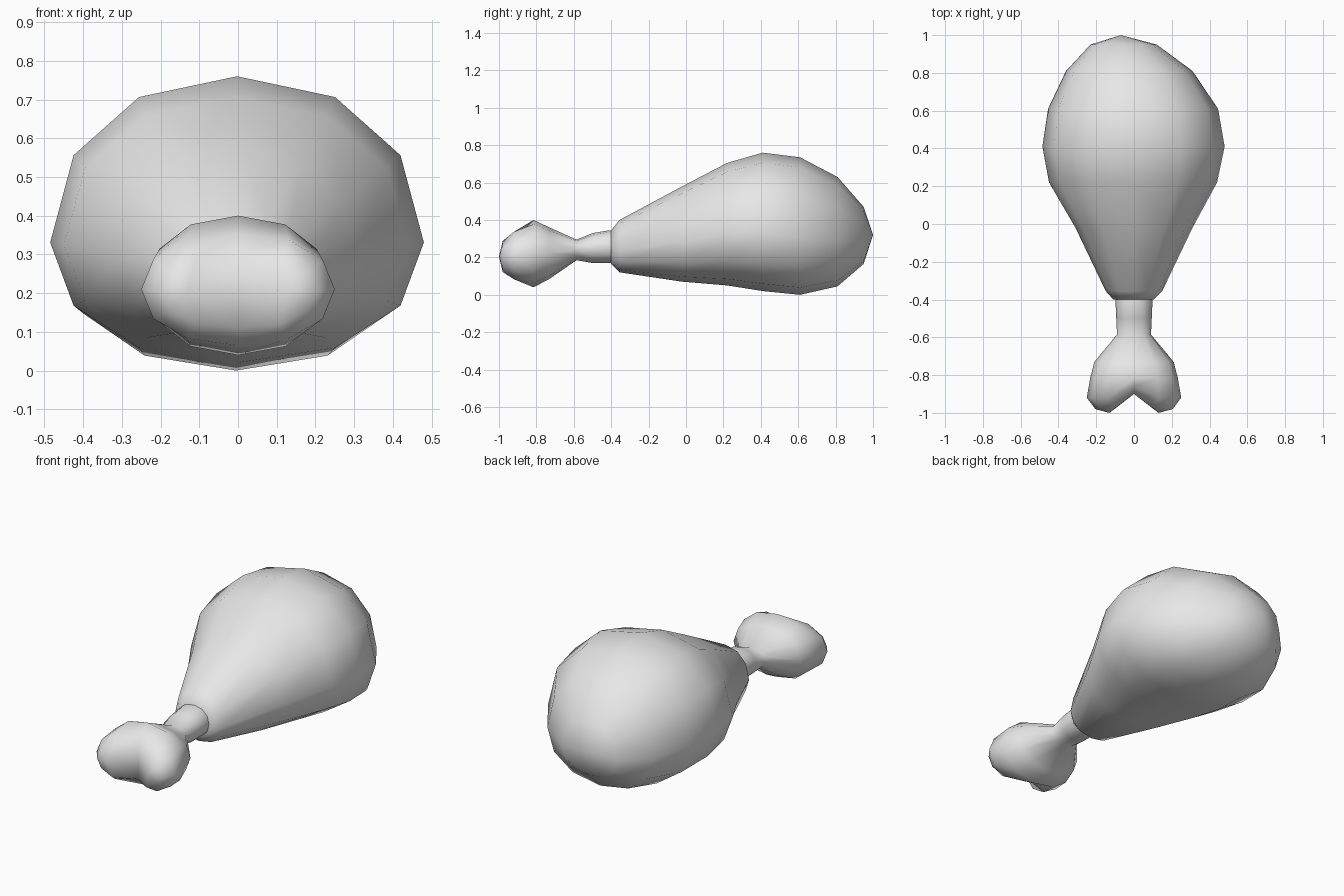
import bpy, bmesh, math

cube = bpy.data.objects.get("Cube")
if cube:
    bpy.data.objects.remove(cube, do_unlink=True)

grey = bpy.data.materials.new("light grey")
grey.use_nodes = True
grey.diffuse_color = (0.8, 0.8, 0.8, 1)
grey.node_tree.nodes["Principled BSDF"].inputs["Base Color"].default_value = (0.8, 0.8, 0.8, 1)

SIDES = 12
TOP, BOTTOM = SIDES // 4, SIDES * 3 // 4


def make_ring(bm, y, x0, x1, z0, z1, level, power):
    """Rounded cross-section whose widest point sits at a share of its height."""
    cx, hw = (x0 + x1) / 2, (x1 - x0) / 2
    mid = z0 + (z1 - z0) * level
    ring = []
    for i in range(SIDES):
        a = math.tau * i / SIDES
        c, s = math.cos(a), math.sin(a)
        x = cx + hw * math.copysign(abs(c) ** power, c)
        z = mid + math.copysign(abs(s) ** power, s) * ((z1 - mid) if s > 0 else (mid - z0))
        ring.append(bm.verts.new((x, y, z)))
    return ring


def bridge(bm, rings):
    for a, b in zip(rings, rings[1:]):
        for i in range(SIDES):
            j = (i + 1) % SIDES
            bm.faces.new((a[i], a[j], b[j], b[i]))


def finish(bm, name):
    bmesh.ops.recalc_face_normals(bm, faces=bm.faces)
    for f in bm.faces:
        f.smooth = True
    mesh = bpy.data.meshes.new(name)
    bm.to_mesh(mesh)
    bm.free()
    mesh.materials.append(grey)
    obj = bpy.data.objects.new(name, mesh)
    bpy.context.collection.objects.link(obj)


# Meat: y, left edge, right edge, bottom, top of each cross-section
meat_rings = [
    (-0.40, -0.11, 0.105, 0.165, 0.345),
    (-0.355, -0.15, 0.15, 0.12, 0.40),
    (-0.02, -0.31, 0.31, 0.07, 0.58),
    (0.22, -0.45, 0.44, 0.05, 0.705),
    (0.41, -0.485, 0.48, 0.02, 0.76),
    (0.61, -0.455, 0.445, 0.0, 0.735),
    (0.81, -0.36, 0.31, 0.045, 0.63),
    (0.95, -0.23, 0.12, 0.165, 0.47),
]
bm = bmesh.new()
rings = [make_ring(bm, *r, 0.42, 0.93) for r in meat_rings]
bridge(bm, rings)
bm.faces.new(rings[0])
tip = bm.verts.new((-0.07, 1.0, 0.32))
for i in range(SIDES):
    bm.faces.new((rings[-1][i], rings[-1][(i + 1) % SIDES], tip))
finish(bm, "meat")

# Bone: y, half width, bottom, top, notch depth on the centre line
bone_rings = [
    (-0.32, 0.09, 0.18, 0.33, 0),
    (-0.41, 0.098, 0.17, 0.345, 0),
    (-0.50, 0.094, 0.17, 0.33, 0),
    (-0.585, 0.09, 0.185, 0.295, 0),
    (-0.73, 0.21, 0.085, 0.36, 0),
    (-0.815, 0.232, 0.04, 0.40, 0),
    (-0.92, 0.25, 0.065, 0.355, 0.06),
    (-0.98, 0.205, 0.11, 0.30, 0.08),
]
bm = bmesh.new()
rings = []
for y, hw, z0, z1, notch in bone_rings:
    ring = make_ring(bm, y, -hw, hw, z0, z1, 0.5, 0.93)
    for i in (TOP, BOTTOM):
        ring[i].co.y += notch
    rings.append(ring)
bridge(bm, rings)
bm.faces.new(rings[0])
# Two knuckle lobes meeting in a vertical groove
end = rings[-1]
for side, start in ((-1, TOP), (1, BOTTOM)):
    lobe = [end[(start + k) % SIDES] for k in range(SIDES // 2 + 1)]
    peak = bm.verts.new((side * 0.13, -1.0, 0.205))
    for a, b in zip(lobe, lobe[1:] + lobe[:1]):
        bm.faces.new((a, b, peak))
finish(bm, "bone")
